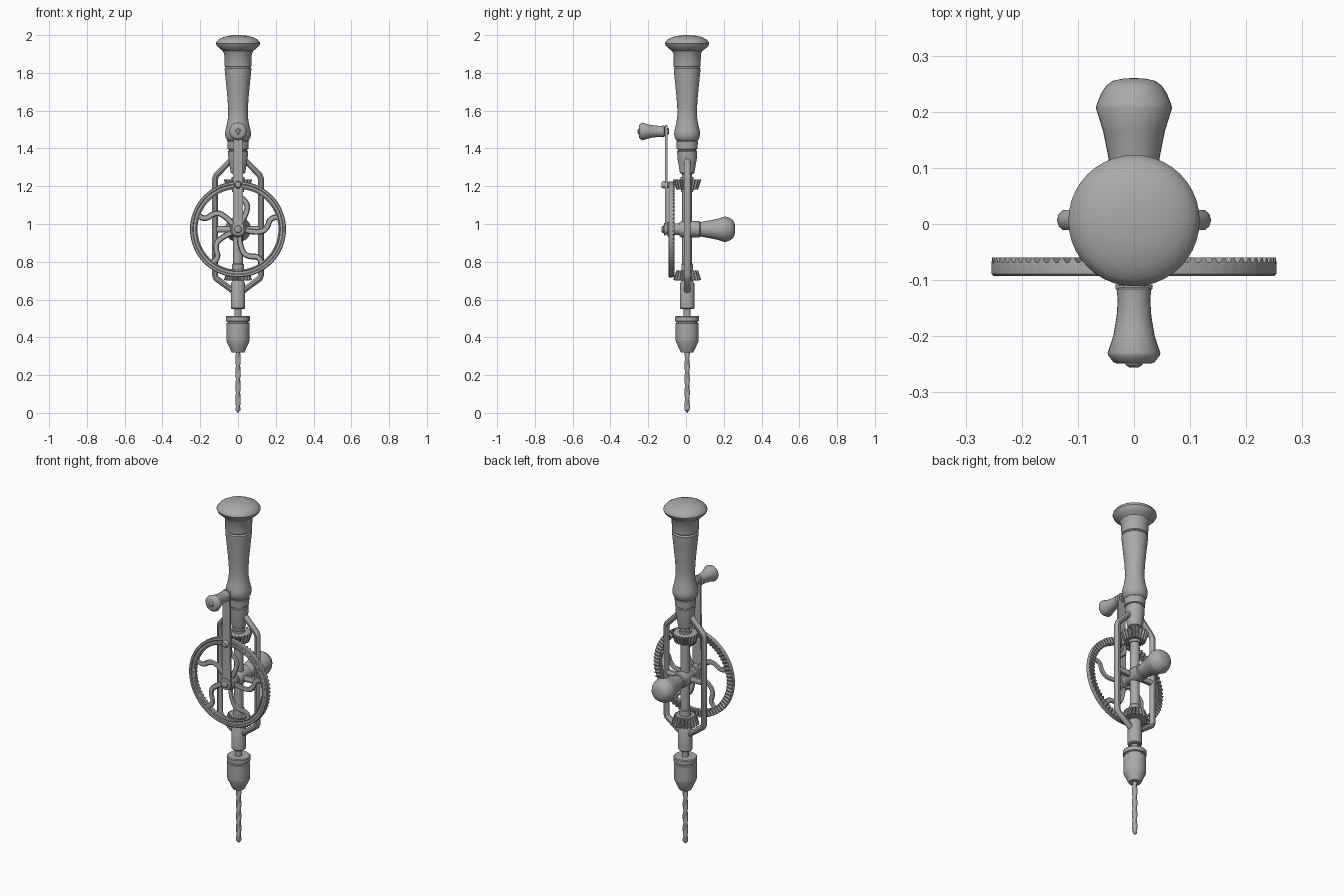
import bpy, bmesh, math
from mathutils import Vector

if "Cube" in bpy.data.objects:
    bpy.data.objects.remove(bpy.data.objects["Cube"])

AY = 0.006      # y of the main axis
HUB = 0.972     # height of the drive wheel axle
KNOB = 1.49     # height of the crank knob
TAU = 2 * math.pi

mat = bpy.data.materials.new("steel grey")
mat.diffuse_color = (0.4, 0.4, 0.4, 1)
mat.use_nodes = True
mat.node_tree.nodes["Principled BSDF"].inputs["Base Color"].default_value = mat.diffuse_color


def finish(name, bm, angle=35):
    bmesh.ops.recalc_face_normals(bm, faces=bm.faces)
    mesh = bpy.data.meshes.new(name)
    bm.to_mesh(mesh)
    bm.free()
    mesh.materials.append(mat)
    ob = bpy.data.objects.new(name, mesh)
    bpy.context.collection.objects.link(ob)
    bpy.ops.object.select_all(action='DESELECT')
    ob.select_set(True)
    bpy.context.view_layer.objects.active = ob
    bpy.ops.object.shade_smooth_by_angle(angle=math.radians(angle))
    return ob


def skin(bm, rings, caps=True, closed=False):
    """Bridge rings of points into a surface."""
    vs = [[bm.verts.new(p) for p in ring] for ring in rings]
    pairs = list(zip(vs, vs[1:])) + ([(vs[-1], vs[0])] if closed else [])
    n = len(vs[0])
    for a, b in pairs:
        for j in range(n):
            k = (j + 1) % n
            bm.faces.new((a[j], a[k], b[k], b[j]))
    if caps and not closed:
        bm.faces.new(vs[0])
        bm.faces.new(vs[-1])


def lathe(name, profile, z=None, steps=32, mod=None, closed=False, angle=35):
    """Turn (radius, height) pairs about the main axis, or about y at height z."""
    bm = bmesh.new()
    rings = []
    for i, (r0, h0) in enumerate(profile):
        ring = []
        for j in range(steps):
            r, h = mod(i, j, r0, h0) if mod else (r0, h0)
            c, s = r * math.cos(TAU * j / steps), r * math.sin(TAU * j / steps)
            ring.append((c, AY + s, h) if z is None else (c, h, z + s))
        rings.append(ring)
    skin(bm, rings, closed=closed)
    return finish(name, bm, angle)


def sweep(bm, path, a, b, y, n=10):
    """Sweep an oval, a wide in the xz plane and b deep in y, along (x, z) points."""
    pts = [Vector(p) for p in path]
    rings = []
    for i, p in enumerate(pts):
        d0 = (p - pts[max(i - 1, 0)]).normalized()
        d1 = (pts[min(i + 1, len(pts) - 1)] - p).normalized()
        t = (d0 + d1).normalized()
        miter = 1 / max(0.5, t.dot(d1 if d1.length else d0))
        rings.append([(p.x - t.y * a * miter * math.cos(TAU * j / n),
                       y + b * math.sin(TAU * j / n),
                       p.y + t.x * a * miter * math.cos(TAU * j / n)) for j in range(n)])
    skin(bm, rings)


def spline(pts, sub=6):
    """Smooth curve through the points."""
    p = [Vector(pts[0])] + [Vector(q) for q in pts] + [Vector(pts[-1])]
    out = []
    for i in range(1, len(p) - 2):
        for k in range(sub):
            t = k / sub
            out.append(0.5 * (2 * p[i] + (p[i + 1] - p[i - 1]) * t
                       + (2 * p[i - 1] - 5 * p[i] + 4 * p[i + 1] - p[i + 2]) * t * t
                       + (3 * p[i] - p[i - 1] - 3 * p[i + 1] + p[i + 2]) * t ** 3))
    return out + [p[-1]]


# Main grip: domed cap, tapered barrel and ferrule
lathe("grip_cap", [(0.066, 1.83), (0.071, 1.835), (0.073, 1.902), (0.077, 1.908), (0.079, 1.915),
                   (0.095, 1.927), (0.112, 1.943), (0.117, 1.955), (0.115, 1.963), (0.104, 1.976),
                   (0.084, 1.987), (0.058, 1.995), (0.03, 1.999), (0.004, 2.0)], steps=40)
lathe("grip_barrel", [(0.045, 1.435), (0.056, 1.441), (0.066, 1.458), (0.069, 1.475), (0.067, 1.495),
                      (0.058, 1.53), (0.052, 1.57), (0.052, 1.61), (0.056, 1.67), (0.063, 1.74),
                      (0.070, 1.81), (0.071, 1.822), (0.064, 1.832)], steps=40)
lathe("grip_ferrule", [(0.028, 1.265), (0.038, 1.27), (0.051, 1.345), (0.053, 1.385), (0.048, 1.388),
                       (0.048, 1.394), (0.055, 1.397), (0.057, 1.437), (0.05, 1.442)])

# Central spindle, lower bearing sleeve and neck
lathe("spindle", [(0.026, 0.67), (0.026, 1.28)], steps=24)
lathe("spindle_collar", [(0.031, 0.74), (0.031, 0.785), (0.027, 0.79)], steps=24)
lathe("upper_collar", [(0.032, 1.17), (0.034, 1.19), (0.034, 1.25)], steps=24)
lathe("lower_sleeve", [(0.034, 0.55), (0.038, 0.555), (0.038, 0.685), (0.03, 0.70)], steps=24)
lathe("chuck_neck", [(0.019, 0.50), (0.019, 0.56)], steps=20)

# Chuck
lathe("chuck", [(0.018, 0.32), (0.033, 0.32), (0.038, 0.33), (0.06, 0.378), (0.061, 0.39), (0.061, 0.474),
                (0.055, 0.477), (0.055, 0.483), (0.063, 0.486), (0.063, 0.508), (0.059, 0.513),
                (0.018, 0.513)])


# Twist bit with two spiral flutes
def flutes(i, j, r, h):
    return r * (0.62 + 0.38 * abs(math.cos(TAU * j / 16 - h * 44)) ** 0.7), h


bit = [(0.001, 0.0), (0.014, 0.014)] + [(0.0145, 0.014 + 0.315 * k / 64) for k in range(1, 65)]
lathe("twist_bit", bit, steps=16, mod=flutes)


# Bevel pinions, wide ends facing away from the axle
def cogs(i, j, r, h):
    return (r if i in (0, 3) or j % 4 < 2 else r * 0.82), h


for name, wide, narrow in (("upper_pinion", 1.237, 1.183), ("lower_pinion", 0.70, 0.754)):
    d = (narrow - wide)
    lathe(name, [(0.03, wide), (0.075, wide + d * 0.05), (0.058, narrow), (0.03, narrow)],
          steps=88, mod=cogs, angle=25)

# Side frame rods and cross brace
bm = bmesh.new()
for s in (-1, 1):
    sweep(bm, [(s * 0.03, 1.345), (s * 0.05, 1.325), (s * 0.115, 1.258), (s * 0.122, 1.24),
               (s * 0.122, 0.73), (s * 0.115, 0.712), (s * 0.025, 0.645)], 0.0155, 0.0185, AY + 0.001)
    sweep(bm, [(s * 0.01, HUB), (s * 0.125, HUB)], 0.018, 0.015, AY)
finish("side_frame", bm)


# Drive wheel: rim with teeth cut in its back face
def crown(i, j, r, h):
    return r, (h - 0.009 if i in (0, 1) and j % 4 >= 2 else h)


lathe("drive_wheel_rim", [(0.22, -0.060), (0.253, -0.060), (0.254, -0.072), (0.254, -0.089),
                          (0.250, -0.093), (0.240, -0.093), (0.236, -0.089), (0.224, -0.089),
                          (0.220, -0.092), (0.214, -0.089), (0.214, -0.073), (0.22, -0.072)],
      z=HUB, steps=288, mod=crown, closed=True, angle=30)

# Five S-shaped spokes
bm = bmesh.new()
base = spline([(0.02, 0.0), (0.075, -0.012), (0.128, -0.010), (0.155, 0.015),
               (0.168, 0.047), (0.19, 0.062), (0.222, 0.062)])
for k in range(5):
    c, s = math.cos(TAU * k / 5), math.sin(TAU * k / 5)
    sweep(bm, [(p.x * c - p.y * s, HUB + p.x * s + p.y * c) for p in base], 0.015, 0.009, -0.079, 8)
finish("wheel_spokes", bm)

# Axle, wheel hub and end nut
lathe("axle", [(0.03, -0.07), (0.03, 0.03)], z=HUB, steps=24)
lathe("axle_boss", [(0.036, -0.035), (0.043, -0.025), (0.043, 0.035)], z=HUB, steps=28)
lathe("wheel_hub", [(0.042, -0.062), (0.042, -0.092), (0.036, -0.098)], z=HUB, steps=28)
lathe("axle_nut", [(0.033, -0.108), (0.033, -0.116), (0.02, -0.118), (0.018, -0.126), (0.01, -0.130)],
      z=HUB, steps=20)

# Crank arm: flat bar with round ends
bm = bmesh.new()
outline = []
for zc, r, a0 in ((HUB, 0.028, math.pi), (KNOB + 0.012, 0.023, 0)):
    outline += [(r * math.cos(a0 + math.pi * k / 12), zc + r * math.sin(a0 + math.pi * k / 12))
                for k in range(13)]
skin(bm, [[(x, y, z) for x, z in outline] for y in (-0.098, -0.110)])
finish("crank_arm", bm)
lathe("arm_screw", [(0.017, -0.092), (0.02, -0.11), (0.02, -0.120), (0.014, -0.129), (0.004, -0.131)],
      z=1.208, steps=20)

# Crank knob with washer and rivet
lathe("crank_knob", [(0.024, -0.112), (0.031, -0.116), (0.029, -0.135), (0.031, -0.165), (0.037, -0.20),
                     (0.047, -0.230), (0.046, -0.234), (0.037, -0.246), (0.03, -0.249)], z=KNOB, steps=28)
lathe("knob_rivet", [(0.016, -0.245), (0.015, -0.251), (0.008, -0.256)], z=KNOB, steps=16)
lathe("rivet_back", [(0.017, -0.109), (0.017, -0.094), (0.012, -0.090)], z=KNOB, steps=16)

# Side handle on the back
lathe("side_handle_collar", [(0.038, 0.02), (0.043, 0.024), (0.043, 0.072), (0.038, 0.076)], z=HUB)
lathe("side_handle", [(0.034, 0.07), (0.038, 0.078), (0.041, 0.09), (0.047, 0.125), (0.055, 0.165),
                      (0.068, 0.207), (0.066, 0.214), (0.059, 0.232), (0.05, 0.246), (0.038, 0.255),
                      (0.02, 0.259), (0.004, 0.26)], z=HUB)
